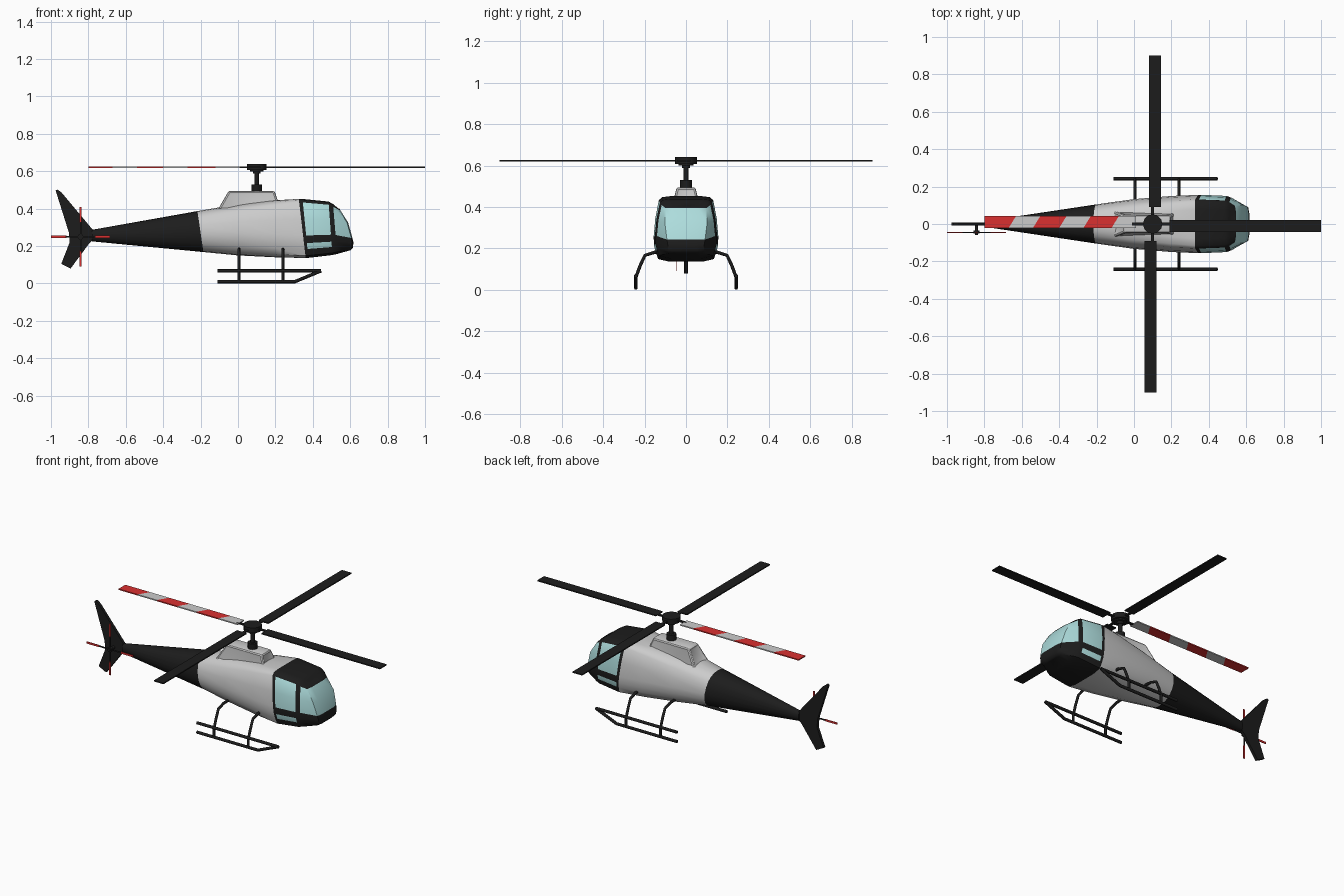
import bpy, bmesh, math
from mathutils import Matrix, Vector

if "Cube" in bpy.data.objects:
    bpy.data.objects.remove(bpy.data.objects["Cube"])


def material(name, rgb):
    m = bpy.data.materials.new(name)
    m.diffuse_color = (*rgb, 1)
    m.use_nodes = True
    m.node_tree.nodes["Principled BSDF"].inputs["Base Color"].default_value = m.diffuse_color
    return m


BLACK = material("black", (0.012, 0.012, 0.012))
GREY = material("light_grey", (0.62, 0.62, 0.62))
RED = material("red", (0.7, 0.03, 0.03))
GLASS = material("glass", (0.42, 0.72, 0.72))


def finish(name, bm, mats, angle=None):
    bmesh.ops.recalc_face_normals(bm, faces=bm.faces)
    me = bpy.data.meshes.new(name)
    bm.to_mesh(me)
    bm.free()
    for m in mats:
        me.materials.append(m)
    ob = bpy.data.objects.new(name, me)
    bpy.context.collection.objects.link(ob)
    if angle:
        bpy.ops.object.select_all(action='DESELECT')
        ob.select_set(True)
        bpy.context.view_layer.objects.active = ob
        bpy.ops.object.shade_smooth_by_angle(angle=math.radians(angle))
    return ob


def prism(name, pts, thick, mat, matrix=Matrix()):
    """Flat outline in XY, thickened about its plane."""
    bm = bmesh.new()
    f = bm.faces.new([bm.verts.new((x, y, -thick / 2)) for x, y in pts])
    ext = bmesh.ops.extrude_face_region(bm, geom=[f])
    bmesh.ops.translate(bm, vec=(0, 0, thick),
                        verts=[v for v in ext["geom"] if isinstance(v, bmesh.types.BMVert)])
    bm.transform(matrix)
    return finish(name, bm, [mat])


def cylinder(name, r, z0, z1, mat, sides=12, matrix=Matrix()):
    bm = bmesh.new()
    bmesh.ops.create_cone(bm, cap_ends=True, segments=sides, radius1=r, radius2=r, depth=z1 - z0,
                          matrix=matrix @ Matrix.Translation((0, 0, (z0 + z1) / 2)))
    return finish(name, bm, [mat], 35)


def tube(name, pts, r, mat):
    cu = bpy.data.curves.new(name, 'CURVE')
    cu.dimensions = '3D'
    cu.bevel_depth, cu.bevel_resolution, cu.use_fill_caps = r, 2, True
    sp = cu.splines.new('POLY')
    sp.points.add(len(pts) - 1)
    for p, co in zip(sp.points, pts):
        p.co = (*co, 1)
    cu.materials.append(mat)
    ob = bpy.data.objects.new(name, cu)
    bpy.context.collection.objects.link(ob)


# Fuselage: lofted rings, round at the tail and boxy at the cabin
BOX = [(0, 1), (.5, 1), (.74, .985), (.84, .94), (.95, .66), (1, .38),
       (.99, .25), (.94, .15), (.86, .04), (.5, 0), (0, 0)]
# x at top, x at bottom, z top, z bottom, half width, boxiness
STATIONS = [(-.78, -.78, .287, .225, .018, 0), (-.217, -.185, .387, .168, .105, .15),
            (0, 0, .424, .15, .133, .4), (.2, .2, .445, .14, .15, .75),
            (.325, .362, .452, .136, .156, 1), (.345, .376, .452, .137, .156, 1),
            (.484, .505, .438, .152, .150, 1), (.508, .53, .425, .158, .140, 1)]
# nose profile: half width, x, z
NOSE = [(0, .535, .402), (.06, .535, .402), (.085, .537, .399), (.097, .54, .394),
        (.102, .583, .325), (.092, .606, .243), (.088, .611, .22), (.087, .609, .19),
        (.077, .597, .178), (.05, .592, .175), (0, .592, .175)]
halves = []
for xt, xb, zt, zb, w, box in STATIONS:
    row = []
    for k, (bw, bf) in enumerate(BOX):
        t = math.pi * k / 10
        wf = bw * box + math.sin(t) * (1 - box)
        f = bf * box + (1 + math.cos(t)) / 2 * (1 - box)
        row.append((w * wf, xb + (xt - xb) * f, zb + (zt - zb) * f))
    halves.append(row)
halves.append(NOSE)
halves.append([(w * .6, x + .006, z) for w, x, z in NOSE])

bm = bmesh.new()
rings = []
for half in halves:
    right = [bm.verts.new((x, -w, z)) for w, x, z in half]
    left = [bm.verts.new((x, w, z)) for w, x, z in half[1:-1]]
    rings.append(right + left[::-1])
for i in range(len(rings) - 1):
    for j in range(20):
        a, b = rings[i], rings[i + 1]
        n = (j + 1) % 20
        face = bm.faces.new((a[j], a[n], b[n], b[j]))
        k = j if j < 10 else 19 - j
        if 1 <= i <= 3:
            face.material_index = 1
        elif (i == 5 and k in (3, 4, 6)) or (i >= 7 and k in (3, 4)):
            face.material_index = 2
bm.faces.new(rings[0])
tip = rings[-1]
for k in range(10):
    quad = [tip[k], tip[k + 1], tip[(20 - k - 1) % 20], tip[(20 - k) % 20]]
    face = bm.faces.new(list(dict.fromkeys(quad)))
    face.material_index = 2 if k in (3, 4) else 0
finish("fuselage", bm, [BLACK, GREY, GLASS], 45)

# Engine housing: bevelled frustum with recessed side panels
bm = bmesh.new()
bmesh.ops.create_cube(bm, size=2)
for v in bm.verts:
    top = v.co.z > 0
    x = (.195 if top else .228) if v.co.x > 0 else (-.05 if top else -.105)
    v.co = Vector((x, v.co.y * (.045 if top else .068), .495 if top else .4))
bmesh.ops.bevel(bm, geom=[e for e in bm.edges if max(v.co.z for v in e.verts) > .45],
                offset=.01, segments=2, affect='EDGES', profile=.5)
bm.normal_update()
sides = [f for f in bm.faces if abs(f.normal.z) < .9 and f.calc_area() > .003]
bmesh.ops.inset_individual(bm, faces=sides, thickness=.011, depth=-.004)
finish("engine_housing", bm, [GREY], 30)

# Rotor mast and hub
HUB = Matrix.Translation((.1, 0, 0))
cylinder("mast_base", .028, .49, .53, BLACK, matrix=HUB)
cylinder("mast", .013, .52, .61, BLACK, matrix=HUB)
cylinder("mast_collar", .02, .587, .608, BLACK, matrix=HUB)
cylinder("hub_lower_disc", .036, .6, .612, BLACK, matrix=HUB)
cylinder("rotor_hub", .052, .608, .64, BLACK, matrix=HUB)

# Main rotor blades, one of them striped
Y0, Y1 = -.044, .021
CUTS = [.09, .20, .35, .48, .62, .75, .9]
for q in range(4):
    m = Matrix.Translation((.1, 0, .622)) @ Matrix.Rotation(q * math.pi / 2, 4, 'Z')
    prism(f"blade_arm_{q}", [(.03, -.008), (.11, -.008), (.11, .008), (.03, .008)], .007, BLACK, m)
    if q != 2:
        prism(f"rotor_blade_{q}", [(.09, Y0), (.9, Y0), (.9, Y1), (.09, Y1)], .007, BLACK, m)
        continue
    for s in range(6):
        a, b = CUTS[s], CUTS[s + 1]
        sa, sb = (.02 if s else 0), (.02 if s < 5 else 0)
        prism(f"blade_stripe_{s}", [(a - sa, Y0), (b - sb, Y0), (b + sb, Y1), (a + sa, Y1)],
              .007, RED if s % 2 else GREY, m)

# Tail fin
SIDE = Matrix.Rotation(math.pi / 2, 4, 'X')
FIN = [(-.965, .502), (-.942, .485), (-.775, .285), (-.755, .25), (-.795, .215), (-.895, .08),
       (-.945, .105), (-.9, .22), (-.905, .275), (-.975, .497)]
prism("tail_fin", FIN, .018, BLACK, SIDE)

# Tail rotor on the near side
T = Matrix.Translation((-.842, 0, .25)) @ SIDE
cylinder("tail_rotor_shaft", .009, 0, .06, BLACK, matrix=T)
cylinder("tail_rotor_hub", .016, .036, .052, BLACK, matrix=T)
for q in range(4):
    m = T @ Matrix.Translation((0, 0, .045)) @ Matrix.Rotation(q * math.pi / 2, 4, 'Z')
    prism(f"tail_arm_{q}", [(0, -.004), (.08, -.004), (.08, .004), (0, .004)], .004, BLACK, m)
    prism(f"tail_blade_{q}", [(.075, -.006), (.158, -.006), (.158, .006), (.075, .006)], .004, RED, m)

# Landing skids and legs, both sides
for side, s in (("right", -1), ("left", 1)):
    y = .242 * s
    tube(f"{side}_skid", [(-.11, y, .01), (.305, y, .01), (.445, y, .068)], .009, BLACK)
    tube(f"{side}_step_rail", [(-.11, y, .068), (.445, y, .068)], .009, BLACK)
    for n, x in enumerate((.005, .24)):
        tube(f"{side}_leg_{n}", [(x, .09 * s, .185), (x, .15 * s, .182), (x, .198 * s, .167),
                                 (x, .222 * s, .115), (x, y, .06), (x, y, .01)], .008, BLACK)
